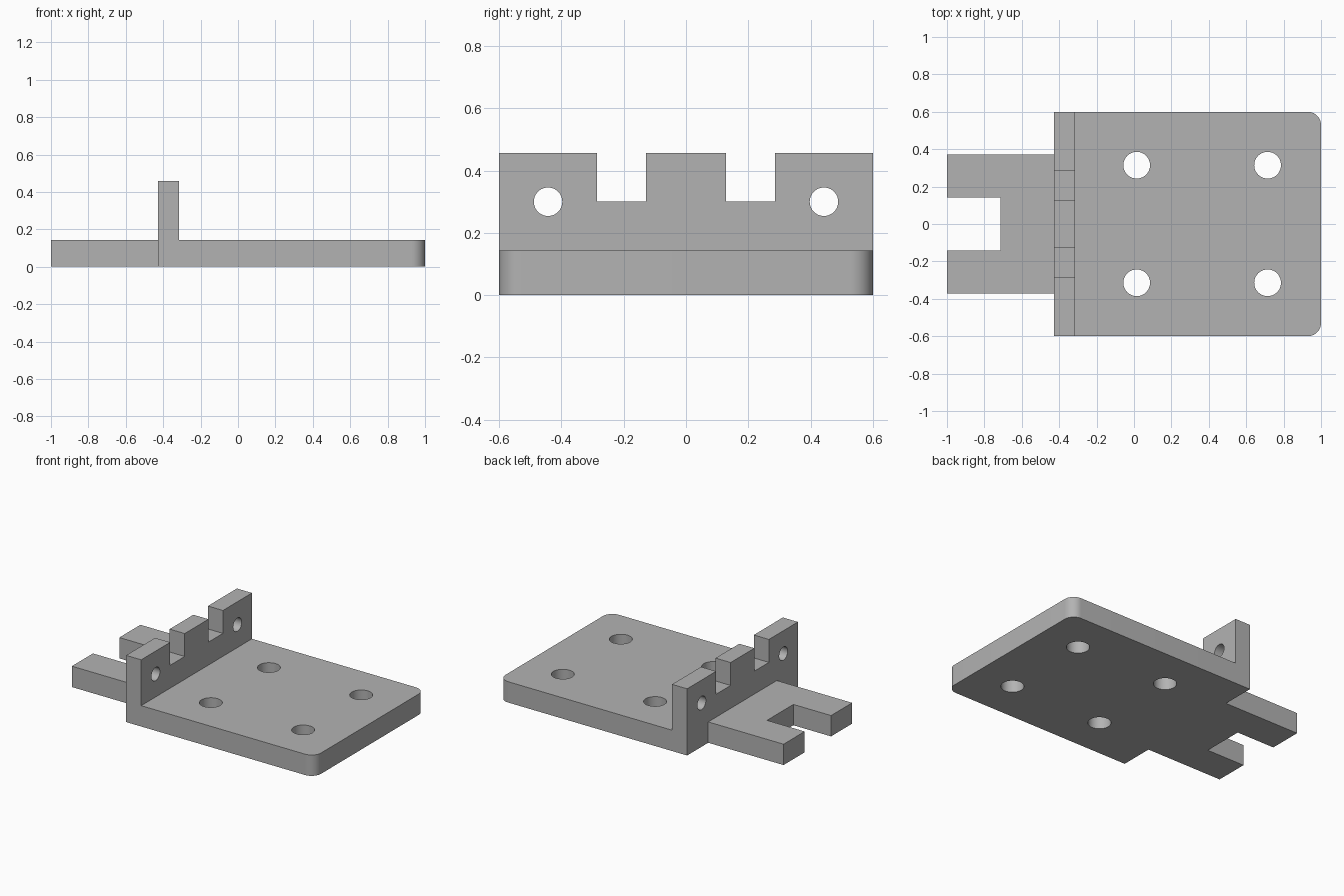
import bpy, bmesh
from math import pi, sin, cos, radians
from mathutils import Vector

old = bpy.data.objects.get("Cube")
if old:
    bpy.data.objects.remove(old, do_unlink=True)

U = 1 / 35  # design unit
THICK, WALL_TOP = 5 * U, 16 * U
WALL_BACK, WALL_FRONT = -15 * U, -11 * U
HALF = 21 * U

grey = bpy.data.materials.new("plain grey")
grey.use_nodes = True
colour = (0.45, 0.45, 0.45, 1)
grey.diffuse_color = colour
grey.node_tree.nodes["Principled BSDF"].inputs["Base Color"].default_value = colour


def prism(name, outline, direction):
    """Extrude a closed outline of 3D points along a direction."""
    bm = bmesh.new()
    face = bm.faces.new([bm.verts.new(p) for p in outline])
    out = bmesh.ops.extrude_face_region(bm, geom=[face])
    moved = [v for v in out["geom"] if isinstance(v, bmesh.types.BMVert)]
    bmesh.ops.translate(bm, verts=moved, vec=direction)
    bmesh.ops.recalc_face_normals(bm, faces=bm.faces)
    mesh = bpy.data.meshes.new(name)
    bm.to_mesh(mesh)
    bm.free()
    mesh.materials.append(grey)
    obj = bpy.data.objects.new(name, mesh)
    bpy.context.collection.objects.link(obj)
    return obj


def mirrored(half):
    """Complete an outline given for +y."""
    return half + [(a, -y) for a, y in reversed(half)]


def circle(r, n=48):
    return [(r * cos(2 * pi * i / n), r * sin(2 * pi * i / n)) for i in range(n)]


def boolean(target, other, operation):
    mod = target.modifiers.new(other.name, "BOOLEAN")
    mod.operation, mod.solver, mod.object = operation, "EXACT", other
    bpy.context.view_layer.objects.active = target
    bpy.ops.object.modifier_apply(modifier=mod.name)
    bpy.data.objects.remove(other, do_unlink=True)


# Base plate with forked tongue and rounded far corners
r = 2.5 * U
corner = [(1 - r + r * sin(i * pi / 20), HALF - r + r * cos(i * pi / 20)) for i in range(11)]
half = [(-25 * U, 5 * U), (-1, 5 * U), (-1, 13 * U), (WALL_BACK, 13 * U), (WALL_BACK, HALF)] + corner
bracket = prism("bracket", [(x, y, 0) for x, y in mirrored(half)], Vector((0, 0, THICK)))

# Upright wall with two notches along its top
notch = 10.5 * U
profile = [(WALL_TOP, 4.5 * U), (notch, 4.5 * U), (notch, 10 * U),
           (WALL_TOP, 10 * U), (WALL_TOP, HALF), (0, HALF)]
wall = prism("notched_wall", [(WALL_BACK, y, z) for z, y in mirrored(profile)],
             Vector((WALL_FRONT - WALL_BACK, 0, 0)))
boolean(bracket, wall, "UNION")

# Bolt holes through plate and wall
for side in (-1, 1):
    for x in (0.5 * U, 25 * U):
        hole = prism("plate_hole", [(x + a, side * 11 * U + b, -0.1) for a, b in circle(2.5 * U)],
                     Vector((0, 0, 0.4)))
        boolean(bracket, hole, "DIFFERENCE")
    hole = prism("wall_hole", [(WALL_BACK - 0.1, side * 15.5 * U + a, notch + b) for a, b in circle(1.6 * U)],
                 Vector((0.4, 0, 0)))
    boolean(bracket, hole, "DIFFERENCE")

# Smooth curved walls, sharp edges elsewhere
bpy.ops.object.select_all(action="DESELECT")
bracket.select_set(True)
bpy.context.view_layer.objects.active = bracket
bpy.ops.object.shade_smooth_by_angle(angle=radians(30))
